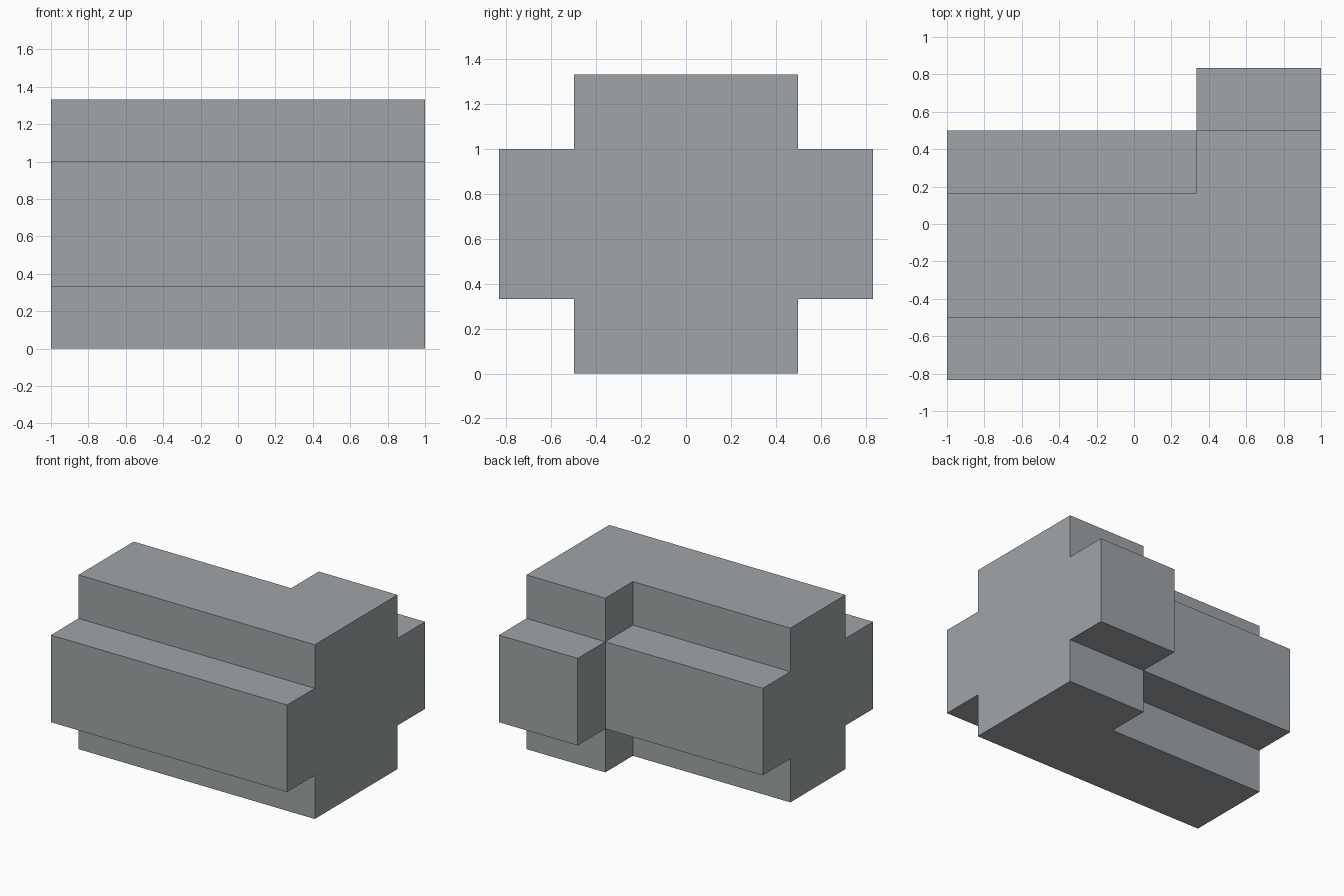
import bpy
import bmesh

cube = bpy.data.objects.get("Cube")
if cube:
    bpy.data.objects.remove(cube, do_unlink=True)

U = 1 / 3  # the whole block is built on a grid of thirds

# Material
grey = bpy.data.materials.new("light cool grey")
grey.use_nodes = True
colour = (0.35, 0.375, 0.39, 1)
grey.diffuse_color = colour
grey.node_tree.nodes["Principled BSDF"].inputs["Base Color"].default_value = colour


def l_prism(name, spread, z0, z1):
    """L-shaped plan, widened by spread at front and back, extruded from z0 to z1."""
    front, back = -0.5 - spread, 0.5 + spread
    plan = [(-1, front), (1, front), (1, back), (U, back), (U, back - U), (-1, back - U)]
    bm = bmesh.new()
    base = bm.faces.new([bm.verts.new((x, y, z0)) for x, y in plan])
    top = bmesh.ops.extrude_face_region(bm, geom=[base], use_keep_orig=True)["geom"]
    bmesh.ops.translate(bm, vec=(0, 0, z1 - z0),
                        verts=[v for v in top if isinstance(v, bmesh.types.BMVert)])
    bmesh.ops.recalc_face_normals(bm, faces=bm.faces)
    mesh = bpy.data.meshes.new(name)
    bm.to_mesh(mesh)
    bm.free()
    mesh.materials.append(grey)
    obj = bpy.data.objects.new(name, mesh)
    bpy.context.collection.objects.link(obj)
    return obj


# Tall core and the wider middle band, fused into one solid
block = l_prism("stepped_block", 0, 0, 4 * U)
band = l_prism("middle_band", U, U, 3 * U)
band.hide_render = True
union = block.modifiers.new("union", 'BOOLEAN')
union.operation = 'UNION'
union.solver = 'EXACT'
union.object = band
bpy.context.view_layer.update()
fused = bpy.data.meshes.new_from_object(
    block.evaluated_get(bpy.context.evaluated_depsgraph_get()))
block.modifiers.clear()
block.data = fused
bpy.data.objects.remove(band, do_unlink=True)

# Merge coplanar pieces into clean flat faces
bm = bmesh.new()
bm.from_mesh(fused)
bmesh.ops.remove_doubles(bm, verts=bm.verts, dist=0.0001)
bmesh.ops.dissolve_limit(bm, angle_limit=0.01, verts=bm.verts, edges=bm.edges)
bm.to_mesh(fused)
bm.free()
